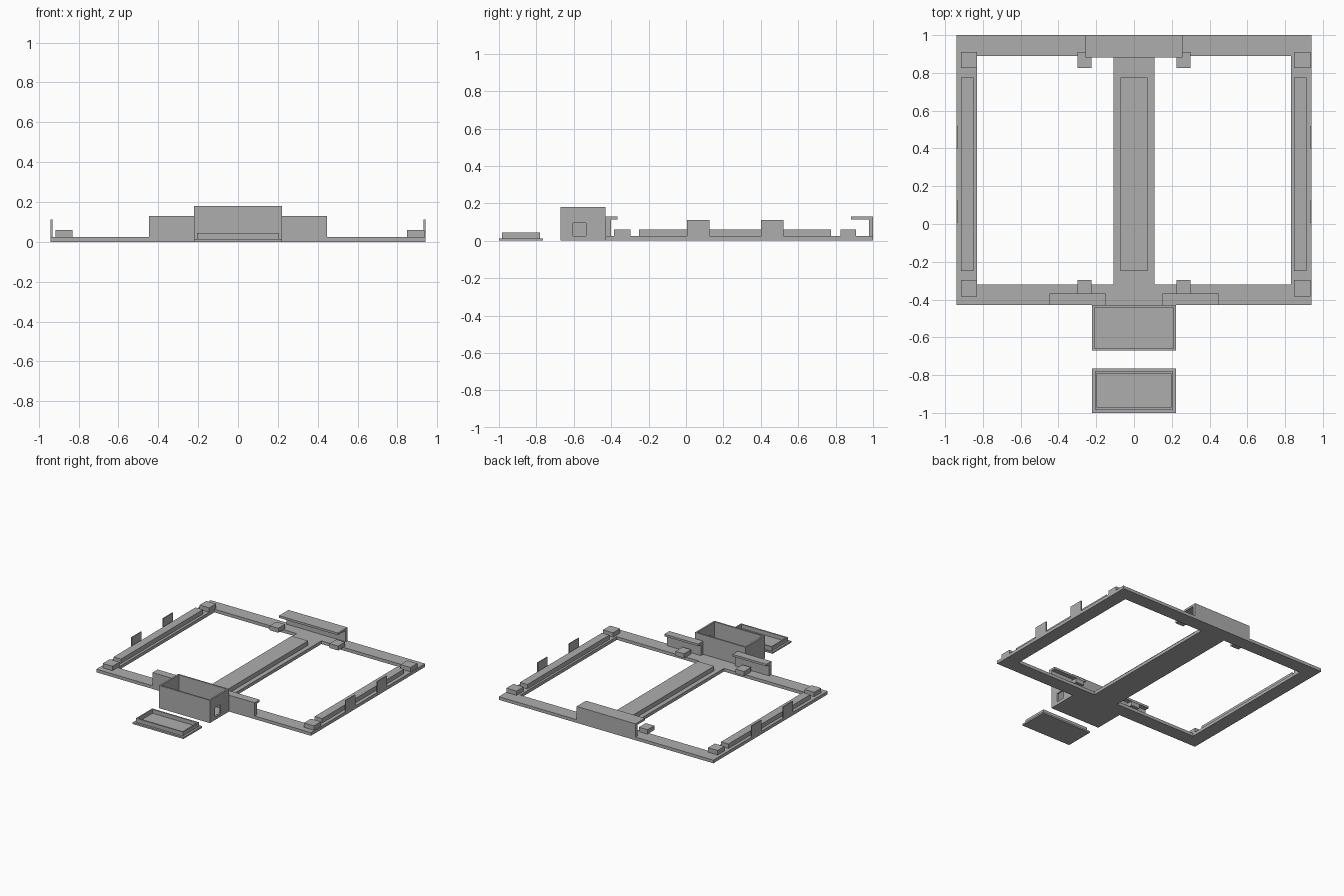
import bpy
import bmesh
from mathutils import Matrix, Vector

if "Cube" in bpy.data.objects:
    bpy.data.objects.remove(bpy.data.objects["Cube"], do_unlink=True)

grey = bpy.data.materials.new("plain grey")
grey.use_nodes = True
COLOUR = (0.42, 0.42, 0.42, 1)
grey.diffuse_color = COLOUR
grey.node_tree.nodes["Principled BSDF"].inputs["Base Color"].default_value = COLOUR

BASE = 0.025   # frame thickness
STEP = 0.06    # top of rails and blocks


def finish(name, bm):
    mesh = bpy.data.meshes.new(name)
    bmesh.ops.recalc_face_normals(bm, faces=bm.faces)
    bm.to_mesh(mesh)
    bm.free()
    mesh.materials.append(grey)
    obj = bpy.data.objects.new(name, mesh)
    bpy.context.collection.objects.link(obj)
    return obj


def box(name, x, y, z):
    """Block given by its (low, high) range on each axis."""
    bm = bmesh.new()
    lo, hi = Vector((x[0], y[0], z[0])), Vector((x[1], y[1], z[1]))
    fit = Matrix.Translation((lo + hi) / 2) @ Matrix.Diagonal((*(hi - lo), 1))
    bmesh.ops.create_cube(bm, size=1, matrix=fit)
    return finish(name, bm)


def cut(obj, *ranges):
    """Cut blocks out of an object."""
    for r in ranges:
        tool = box("cutter", *r)
        tool.hide_render = True
        mod = obj.modifiers.new("cut", "BOOLEAN")
        mod.operation, mod.solver, mod.object = "DIFFERENCE", "EXACT", tool
        graph = bpy.context.evaluated_depsgraph_get()
        mesh = bpy.data.meshes.new_from_object(obj.evaluated_get(graph))
        obj.modifiers.clear()
        obj.data = mesh
        bpy.data.objects.remove(tool, do_unlink=True)


def extrude_x(name, profile, x0, x1):
    """Extrude a closed (y, z) profile along x."""
    bm = bmesh.new()
    face = bm.faces.new([bm.verts.new((x0, y, z)) for y, z in profile])
    out = bmesh.ops.extrude_face_region(bm, geom=[face])
    moved = [v for v in out["geom"] if isinstance(v, bmesh.types.BMVert)]
    bmesh.ops.translate(bm, verts=moved, vec=(x1 - x0, 0, 0))
    return finish(name, bm)


def hook(wall, inner, lip):
    """Profile of an upright wall with a lip on top."""
    return [(wall, BASE), (wall, 0.13), (lip, 0.13), (lip, 0.113),
            (inner, 0.113), (inner, BASE)]


# Flat frame with two windows
frame = box("frame", (-0.94, 0.94), (-0.43, 1), (0, BASE))
cut(frame, *[(x, (-0.32, 0.89), (-0.1, 0.1)) for x in ((-0.83, -0.108), (0.108, 0.83))])

# Long rails on the three bars
for name, x in (("right_rail", (-0.915, -0.85)), ("centre_rail", (-0.072, 0.072)),
                ("left_rail", (0.847, 0.912))):
    box(name, x, (-0.25, 0.775), (BASE, STEP))

# Corner blocks, inner tabs and hooks
for end, y in (("front", (-0.385, -0.297)), ("back", (0.825, 0.91))):
    box(end + "_right_corner_block", (-0.915, -0.83), y, (BASE, STEP))
    box(end + "_left_corner_block", (0.847, 0.935), y, (BASE, STEP))
    for side, s in (("left", 1), ("right", -1)):
        box(f"{end}_{side}_tab", sorted((s * 0.225, s * 0.3)), y, (BASE, STEP))
extrude_x("back_hook", hook(1, 0.978, 0.882), -0.258, 0.258)
for side, s in (("left", 1), ("right", -1)):
    extrude_x(side + "_front_hook", hook(-0.43, -0.402, -0.367), s * 0.15, s * 0.447)
    # Thin upright fins on the outer edges
    for place, y in (("front", (0.005, 0.125)), ("back", (0.4, 0.52))):
        box(f"{side}_{place}_fin", sorted((s * 0.932, s * 0.94)), y, (BASE, 0.112))

# Open case with a square opening in one end
case = box("case", (-0.222, 0.222), (-0.67, -0.43), (0, 0.18))
cut(case, ((-0.209, 0.209), (-0.658, -0.442), (0.013, 0.3)),
    ((0.19, 0.25), (-0.605, -0.535), (0.025, 0.095)))

# Lid lying in front, with a raised rim
box("lid_plate", (-0.222, 0.222), (-1, -0.765), (0, 0.013))
rim = box("lid_rim", (-0.206, 0.206), (-0.983, -0.78), (0.013, 0.044))
cut(rim, ((-0.195, 0.195), (-0.972, -0.791), (0, 0.1)))
